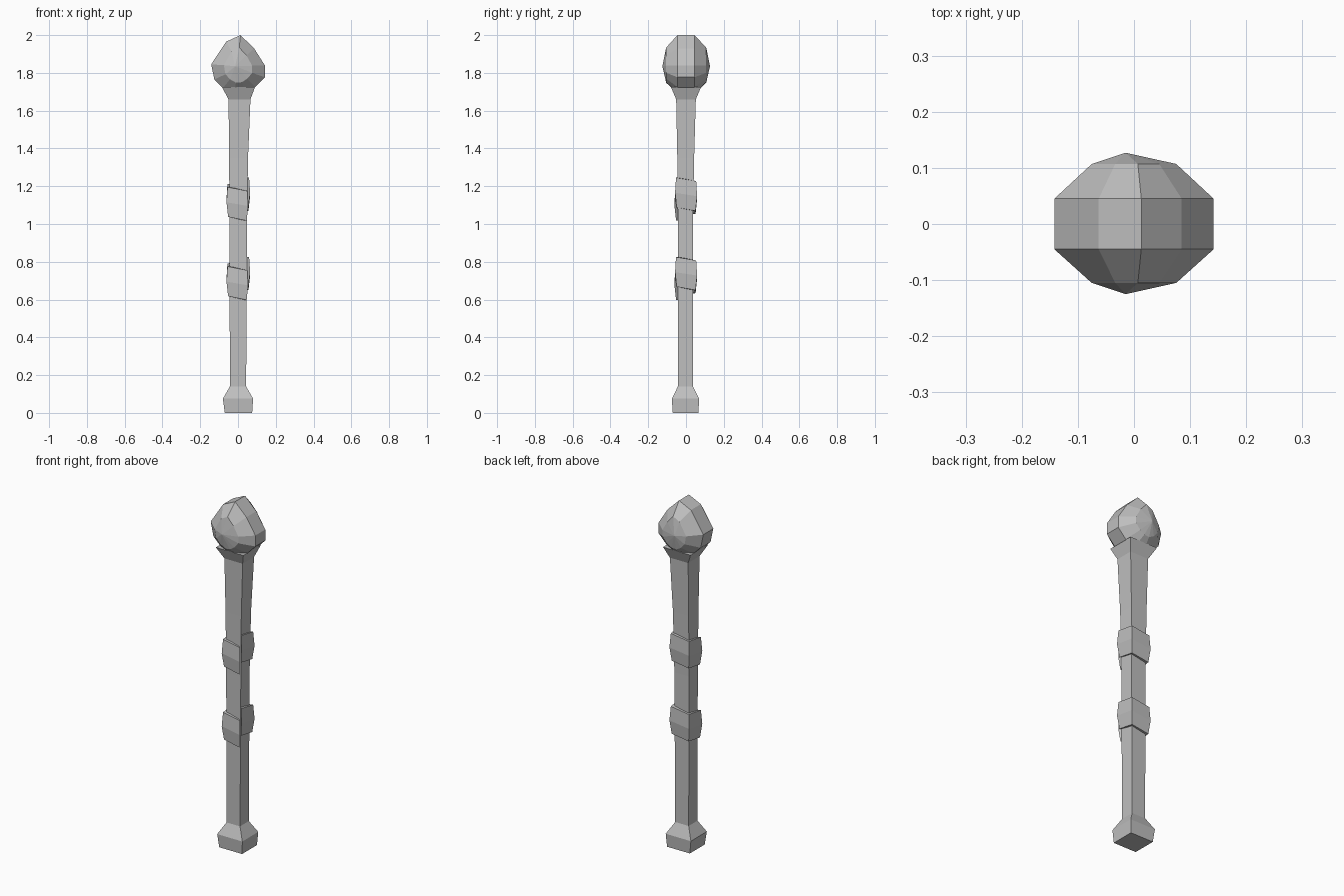
import bpy
import bmesh
from mathutils import Vector

if "Cube" in bpy.data.objects:
    bpy.data.objects.remove(bpy.data.objects["Cube"], do_unlink=True)

grey = bpy.data.materials.new("stone_grey")
grey.use_nodes = True
colour = (0.52, 0.52, 0.52, 1)
grey.diffuse_color = colour
grey.node_tree.nodes["Principled BSDF"].inputs["Base Color"].default_value = colour


def loft(name, rings, poles=None):
    """Skin a list of equal closed rings; close the ends with caps or pole points."""
    bm = bmesh.new()
    loops = [[bm.verts.new(p) for p in ring] for ring in rings]
    n = len(loops[0])
    for a, b in zip(loops, loops[1:]):
        for i in range(n):
            j = (i + 1) % n
            bm.faces.new((a[i], a[j], b[j], b[i]))
    for k, loop in enumerate((loops[0], loops[-1])):
        if poles:
            tip = bm.verts.new(poles[k])
            for i in range(n):
                bm.faces.new((loop[i], loop[(i + 1) % n], tip))
        else:
            bm.faces.new(loop)
    bmesh.ops.recalc_face_normals(bm, faces=bm.faces)
    mesh = bpy.data.meshes.new(name)
    bm.to_mesh(mesh)
    bm.free()
    mesh.materials.append(grey)
    obj = bpy.data.objects.new(name, mesh)
    bpy.context.collection.objects.link(obj)
    return obj


# Square shaft with a flared foot and a flared cup: z, x min, x max, y min, y max
sections = [
    (0.0, -0.07, 0.075, -0.07, 0.065),
    (0.075, -0.08, 0.08, -0.075, 0.07),
    (0.14, -0.043, 0.043, -0.043, 0.037),
    (1.0, -0.045, 0.048, -0.043, 0.037),
    (1.35, -0.047, 0.053, -0.046, 0.043),
    (1.66, -0.05, 0.066, -0.052, 0.052),
    (1.725, -0.085, 0.09, -0.08, 0.08),
]
loft("shaft", [[(x0, y0, z), (x1, y0, z), (x1, y1, z), (x0, y1, z)]
               for z, x0, x1, y0, y1 in sections])

# Faceted head: an uneven outline, shrunk towards the front and back
outline = [(0.013, 2.0), (-0.063, 1.965), (-0.142, 1.845), (-0.125, 1.765),
           (-0.08, 1.72), (-0.02, 1.69), (0.04, 1.695), (0.092, 1.725),
           (0.142, 1.777), (0.142, 1.84), (0.085, 1.93)]
mid_z = 1.835


def head_ring(y, sx, sz):
    return [(x * sx, y, mid_z + (z - mid_z) * sz) for x, z in outline]


loft("head",
     [head_ring(-0.105, 0.53, 0.6), head_ring(-0.045, 1, 1),
      head_ring(0.045, 1, 1), head_ring(0.107, 0.53, 0.6)],
     [(-0.015, -0.125, mid_z), (-0.015, 0.127, mid_z)])

# Grip wraps: one creased strip each, winding down once around the shaft
path = [(0.06, -0.054), (0.06, 0.055), (-0.057, 0.055), (-0.057, -0.057), (0.05, -0.057)]
drops = [0, 0.018, 0.034, 0.05, 0.07]


def wrap(name, top):
    rings = []
    for (x, y), drop in zip(path, drops):
        z = top - drop
        ring = []
        for scale, dz in ((0.7, 0), (0.98, 0), (1.07, -0.08), (0.92, -0.157), (0.7, -0.157)):
            p = Vector((x, y, 0)) * scale
            ring.append((p.x, p.y, z + dz))
        rings.append(ring)
    loft(name, rings)


wrap("upper_wrap", 1.245)
wrap("lower_wrap", 0.825)
